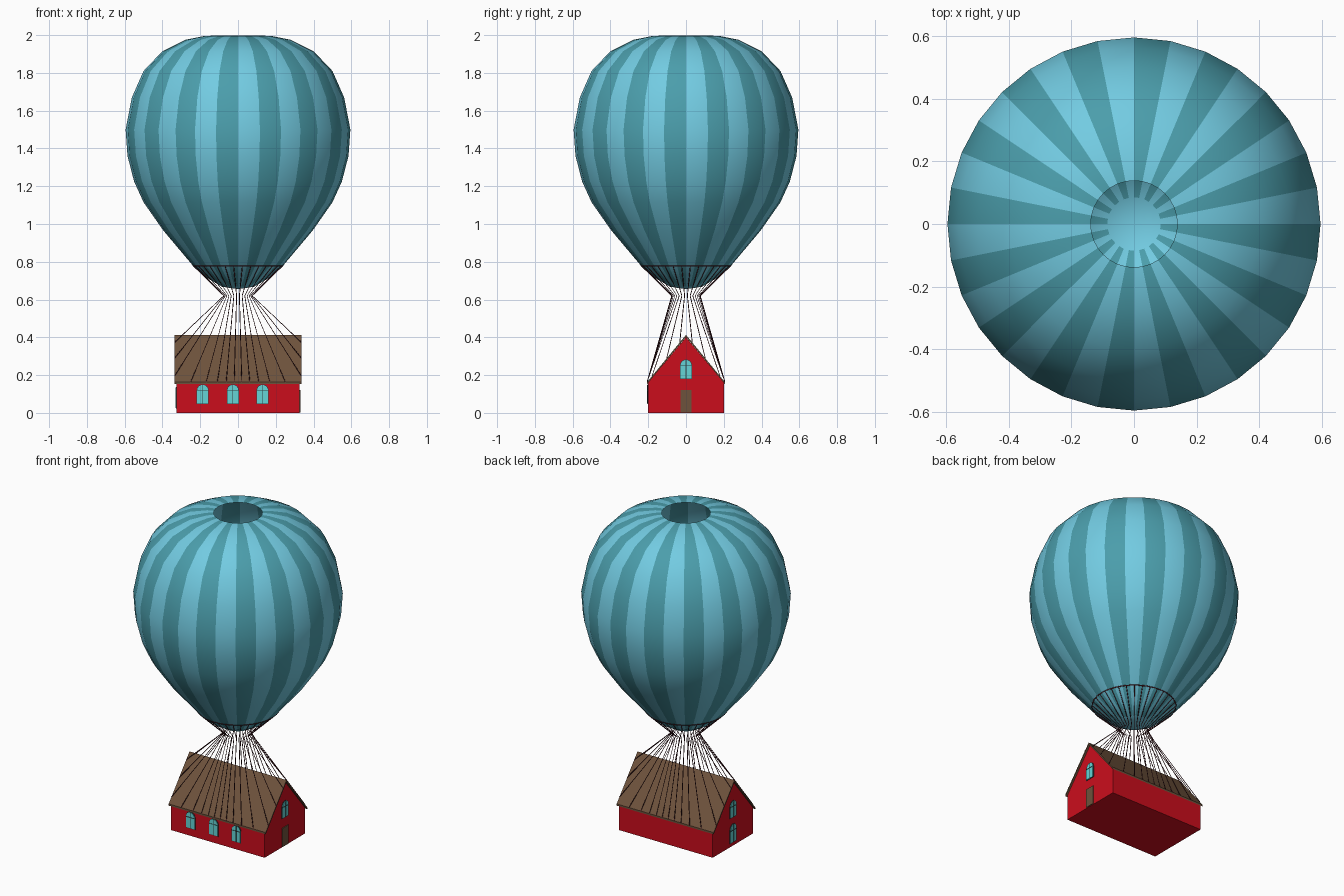
import bpy, bmesh, math
from math import sin, cos, pi

if "Cube" in bpy.data.objects:
    bpy.data.objects.remove(bpy.data.objects["Cube"])

def mat(name, rgb):
    m = bpy.data.materials.new(name)
    m.diffuse_color = (*rgb, 1)
    m.use_nodes = True
    m.node_tree.nodes["Principled BSDF"].inputs["Base Color"].default_value = m.diffuse_color
    return m

LIGHT = mat("light_blue", (0.17, 0.60, 0.76))
DARK = mat("dark_teal", (0.07, 0.34, 0.41))
RED = mat("red_wall", (0.60, 0.004, 0.012))
BROWN = mat("brown_roof", (0.155, 0.085, 0.045))
GLASS = mat("glass", (0.13, 0.66, 0.68))
ROPE = mat("rope", (0.07, 0.012, 0.018))
FRAME = mat("frame", (0.03, 0.06, 0.06))

def mesh_object(name, verts, faces, mats):
    me = bpy.data.meshes.new(name)
    me.from_pydata(verts, [], faces)
    for m in mats:
        me.materials.append(m)
    bm = bmesh.new()
    bm.from_mesh(me)
    bmesh.ops.recalc_face_normals(bm, faces=bm.faces)
    bm.to_mesh(me)
    bm.free()
    ob = bpy.data.objects.new(name, me)
    bpy.context.collection.objects.link(ob)
    return ob

def prism(name, outline, place, d0, d1, m):
    """Extrude a 2D outline from depth d0 to d1; place(u, v, d) gives 3D."""
    n = len(outline)
    verts = [place(u, v, d) for d in (d0, d1) for u, v in outline]
    faces = [tuple(range(n)), tuple(range(n, 2 * n))]
    faces += [(i, (i + 1) % n, n + (i + 1) % n, n + i) for i in range(n)]
    return mesh_object(name, verts, faces, [m])

def ropes(name, paths, radius, cyclic=False):
    cu = bpy.data.curves.new(name, 'CURVE')
    cu.dimensions = '3D'
    cu.bevel_depth = radius
    cu.bevel_resolution = 0
    cu.use_fill_caps = True
    for path in paths:
        sp = cu.splines.new('POLY')
        sp.points.add(len(path) - 1)
        for p, co in zip(sp.points, path):
            p.co = (*co, 1)
        sp.use_cyclic_u = cyclic
    cu.materials.append(ROPE)
    ob = bpy.data.objects.new(name, cu)
    bpy.context.collection.objects.link(ob)

# Striped envelope: open at the crown, bowl-shaped at the bottom
N = 32
profile = [(0.138, 1.997), (0.18, 1.995), (0.28, 1.975), (0.40, 1.915),
           (0.50, 1.81), (0.562, 1.67), (0.595, 1.50), (0.585, 1.36),
           (0.55, 1.225), (0.50, 1.115), (0.395, 0.965), (0.235, 0.775),
           (0.165, 0.715), (0.085, 0.668)]
ring = [(cos(2 * pi * i / N), sin(2 * pi * i / N)) for i in range(N)]
verts = [(r * c, r * s, z) for r, z in profile for c, s in ring]
faces = [(k * N + i, k * N + (i + 1) % N, (k + 1) * N + (i + 1) % N, (k + 1) * N + i)
         for k in range(len(profile) - 1) for i in range(N)]
striped = len(faces)
verts.append((0, 0, 0.655))
last = (len(profile) - 1) * N
faces += [(last + i, last + (i + 1) % N, len(verts) - 1) for i in range(N)]
envelope = mesh_object("envelope", verts, faces, [LIGHT, DARK])
for p in envelope.data.polygons:
    p.material_index = p.index % 2 if p.index < striped else 0
bpy.context.view_layer.objects.active = envelope
envelope.select_set(True)
bpy.ops.object.shade_smooth_by_angle(angle=math.radians(40))

# House body with gable ends along x
HX, HY, EAVE, RIDGE = 0.325, 0.2, 0.16, 0.40
along_x = lambda u, v, d: (d, u, v)
prism("house_walls", [(-HY, 0), (HY, 0), (HY, EAVE), (0, RIDGE), (-HY, EAVE)],
      along_x, -HX, HX, RED)

# Roof: bent slab over the gables
RX, RY, RE, RT = 0.336, 0.206, 0.163, 0.413
prism("roof", [(-RY, RE), (0, RT), (RY, RE), (RY, RE - 0.011), (0, RT - 0.011),
               (-RY, RE - 0.011)], along_x, -RX, RX, BROWN)

# Arched windows with a frame and crossed bars
def arch(w, h, grow=0.0):
    a, spring = w / 2 + grow, h - w / 2
    top = [(a * cos(t * pi / 8), spring + a * sin(t * pi / 8)) for t in range(9)]
    return [(-a, -grow), (a, -grow)] + top

def window(name, place, w=0.058, h=0.098):
    prism(name + "_frame", arch(w, h, 0.003), place, -0.004, 0.003, FRAME)
    prism(name + "_glass", arch(w, h), place, -0.004, 0.005, GLASS)
    b = 0.0015
    v0, v1, m = 0, h, h * 0.68
    prism(name + "_upright", [(-b, v0), (b, v0), (b, v1), (-b, v1)], place, 0, 0.007, FRAME)
    prism(name + "_crossbar", [(-w / 2, m - b), (w / 2, m - b), (w / 2, m + b), (-w / 2, m + b)],
          place, 0, 0.007, FRAME)

for i, x in enumerate((-0.187, -0.027, 0.13)):
    window(f"front_window_{i + 1}", lambda u, v, d, x=x: (x + u, -HY - d, 0.05 + v))
window("right_gable_window", lambda u, v, d: (HX + d, u, 0.182 + v))
window("left_gable_window", lambda u, v, d: (-HX - d, u, 0.182 + v))
window("left_lower_window", lambda u, v, d: (-HX - d, u, 0.025 + v), h=0.11)

# Door on the right gable
prism("door", [(-0.03, 0.003), (0.03, 0.003), (0.03, 0.12), (-0.03, 0.12)],
      along_x, HX - 0.004, HX + 0.005, BROWN)

# Mouth ring and ropes: ring -> narrow waist -> roof edge
ropes("mouth_ring", [[(0.237 * c, 0.237 * s, 0.778) for c, s in ring]], 0.004, True)
paths = []
for i in range(N):
    a = 2 * pi * (i + 0.5) / N
    c, s = cos(a), sin(a)
    k = min(RX / max(abs(c), 1e-6), RY / max(abs(s), 1e-6))
    x, y = k * c, k * s
    z = RT - (RT - RE) * abs(y) / RY
    paths.append([(0.237 * c, 0.237 * s, 0.778), (0.076 * c, 0.076 * s, 0.62), (x, y, z)])
ropes("ropes", paths, 0.0022)
